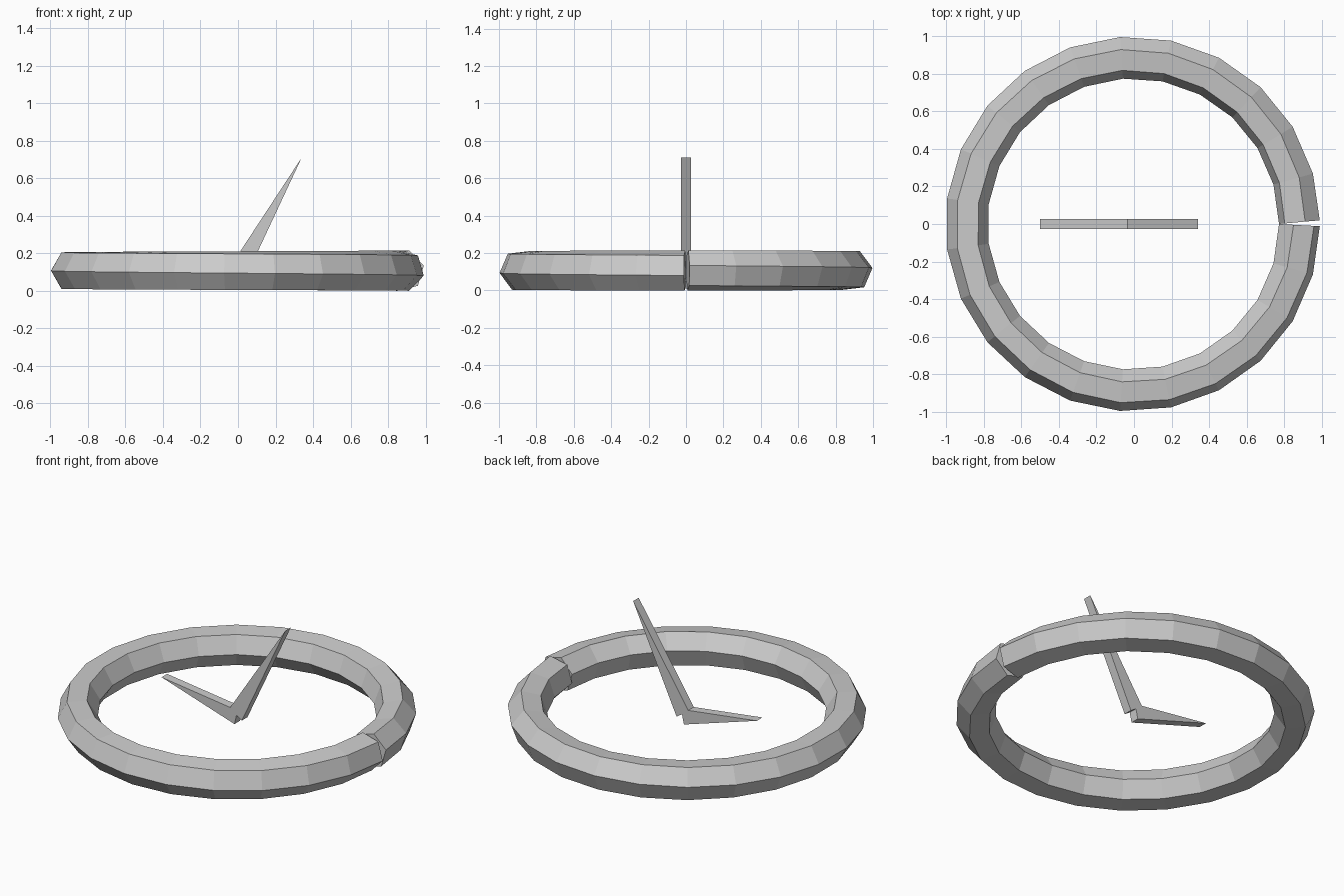
import bpy, bmesh
from math import cos, sin, pi, radians

cube = bpy.data.objects.get("Cube")
if cube:
    bpy.data.objects.remove(cube)

GREY = (0.6, 0.6, 0.6, 1)
grey = bpy.data.materials.new("plain_grey")
grey.use_nodes = True
grey.diffuse_color = GREY
grey.node_tree.nodes["Principled BSDF"].inputs["Base Color"].default_value = GREY


def finish(name, bm):
    bmesh.ops.recalc_face_normals(bm, faces=bm.faces)
    mesh = bpy.data.meshes.new(name)
    bm.to_mesh(mesh)
    bm.free()
    mesh.materials.append(grey)
    bpy.context.collection.objects.link(bpy.data.objects.new(name, mesh))


# Split ring: a hexagonal section swept round once with a slight twist
SEGMENTS, SIDES = 23, 6
RING_R, TUBE_R, MID_Z = 0.888, 0.112, 0.107
TWIST = radians(14)

bm = bmesh.new()
sections = []
for i in range(SEGMENTS + 1):
    t = i / SEGMENTS
    around = 2 * pi * t
    # the two ends open outwards into a narrow wedge-shaped slit
    gap = {0: 0.02, SEGMENTS: -0.012}.get(i, 0)
    loop = []
    for k in range(SIDES):
        a = 2 * pi * k / SIDES + TWIST * (1 - 2 * t)
        r = RING_R + TUBE_R * cos(a)
        skew = gap * (r - RING_R + TUBE_R) / (2 * TUBE_R)
        loop.append(bm.verts.new((r * cos(around) - 0.006,
                                  r * sin(around) + skew,
                                  MID_Z + TUBE_R * sin(a))))
    sections.append(loop)
for a, b in zip(sections, sections[1:]):
    for k in range(SIDES):
        n = (k + 1) % SIDES
        bm.faces.new((a[k], a[n], b[n], b[k]))
bm.faces.new(sections[0])
bm.faces.new(sections[-1])
finish("split_ring", bm)


# Hands: flat triangular wedges given by their outline in x and z
def wedge(name, outline, half=0.027):
    bm = bmesh.new()
    face = bm.faces.new([bm.verts.new((x, -half, z)) for x, z in outline])
    out = bmesh.ops.extrude_face_region(bm, geom=[face])
    verts = [v for v in out["geom"] if isinstance(v, bmesh.types.BMVert)]
    bmesh.ops.translate(bm, vec=(0, 2 * half, 0), verts=verts)
    finish(name, bm)


wedge("long_hand", [(0.045, 0.08), (0.34, 0.71), (-0.037, 0.135)])
wedge("short_hand", [(-0.005, 0.045), (0.015, 0.133), (-0.5, 0.2)])
